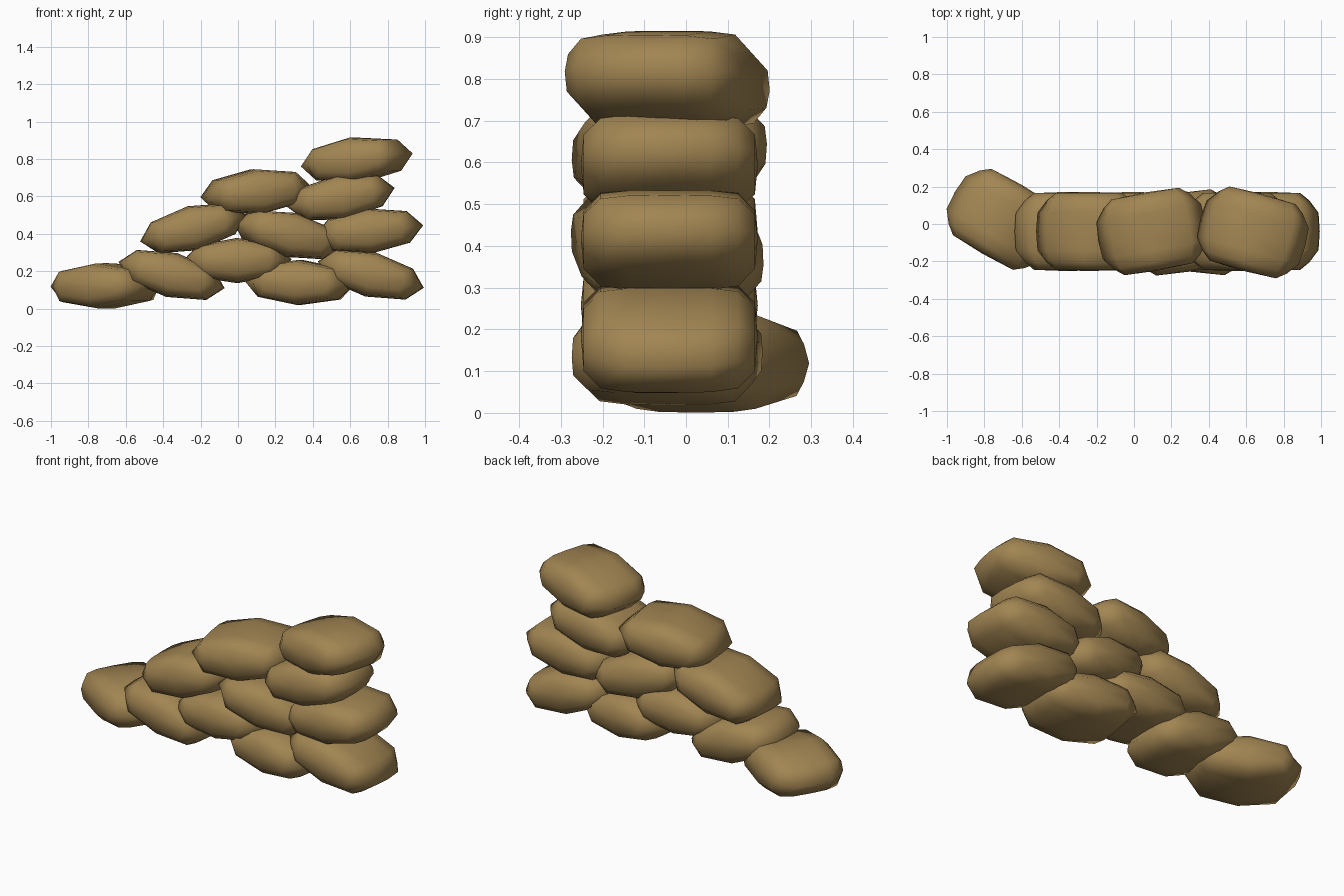
import bpy, bmesh
from math import radians

cube = bpy.data.objects.get("Cube")
if cube:
    bpy.data.objects.remove(cube, do_unlink=True)

# Burlap colour
burlap = bpy.data.materials.new("burlap_brown")
burlap.use_nodes = True
colour = (0.36, 0.235, 0.085, 1)
burlap.diffuse_color = colour
bsdf = burlap.node_tree.nodes["Principled BSDF"]
bsdf.inputs["Base Color"].default_value = colour
bsdf.inputs["Roughness"].default_value = 0.9

# Eight-sided cross-sections along the depth: y, tip x, shoulder x, shoulder z, crown z
half = [(0.10, 0.285, 0.21, 0.084, 0.12),
        (0.165, 0.235, 0.195, 0.078, 0.112),
        (0.205, 0.185, 0.16, 0.045, 0.07)]
sections = [(-s[0], *s[1:]) for s in reversed(half)]
sections += [(0, 0.292, 0.212, 0.085, 0.121)] + half


def bag_mesh():
    bm = bmesh.new()
    rings = []
    for y, tip, sx, sz, crown in sections:
        outline = [(tip, 0), (sx, sz), (0, crown), (-sx, sz),
                   (-tip, 0), (-sx, -sz), (0, -crown), (sx, -sz)]
        rings.append([bm.verts.new((x, y, z)) for x, z in outline])
    for a, b in zip(rings, rings[1:]):
        for i in range(8):
            j = (i + 1) % 8
            bm.faces.new((a[i], a[j], b[j], b[i]))
    # Slightly bulging end caps
    for ring, y in ((rings[0], -0.212), (rings[-1], 0.212)):
        centre = bm.verts.new((0, y, 0))
        for i in range(8):
            bm.faces.new((ring[i], ring[(i + 1) % 8], centre))
    bmesh.ops.recalc_face_normals(bm, faces=bm.faces)
    for f in bm.faces:
        f.smooth = True
    mesh = bpy.data.meshes.new("sandbag")
    bm.to_mesh(mesh)
    bm.free()
    mesh.materials.append(burlap)
    return mesh


# Stacked bags: x, y, z, tilt (right end up), yaw
bags = {
    "bottom_row_end": (-0.705, 0.025, 0.122, 1, -30),
    "bottom_row_leaning": (-0.355, -0.04, 0.18, -14, 0),
    "bottom_row_middle": (0.33, -0.045, 0.14, -2, -8),
    "bottom_row_outer": (0.71, -0.04, 0.182, -14, 0),
    "second_row_bridge": (-0.005, -0.04, 0.257, 1, 0),
    "third_row_end": (-0.24, -0.04, 0.43, 14, 0),
    "third_row_middle": (0.265, -0.045, 0.395, -13, 9),
    "third_row_outer": (0.70, -0.04, 0.415, 6, 0),
    "fourth_row_end": (0.095, -0.04, 0.625, 6, 10),
    "fourth_row_outer": (0.55, -0.04, 0.595, 10, 0),
    "top_bag": (0.635, -0.045, 0.795, 7, -15),
}
mesh = bag_mesh()
for name, (x, y, z, tilt, yaw) in bags.items():
    bag = bpy.data.objects.new("sandbag_" + name, mesh)
    bag.location = (x, y, z)
    bag.rotation_euler = (0, radians(-tilt), radians(yaw))
    bpy.context.collection.objects.link(bag)
